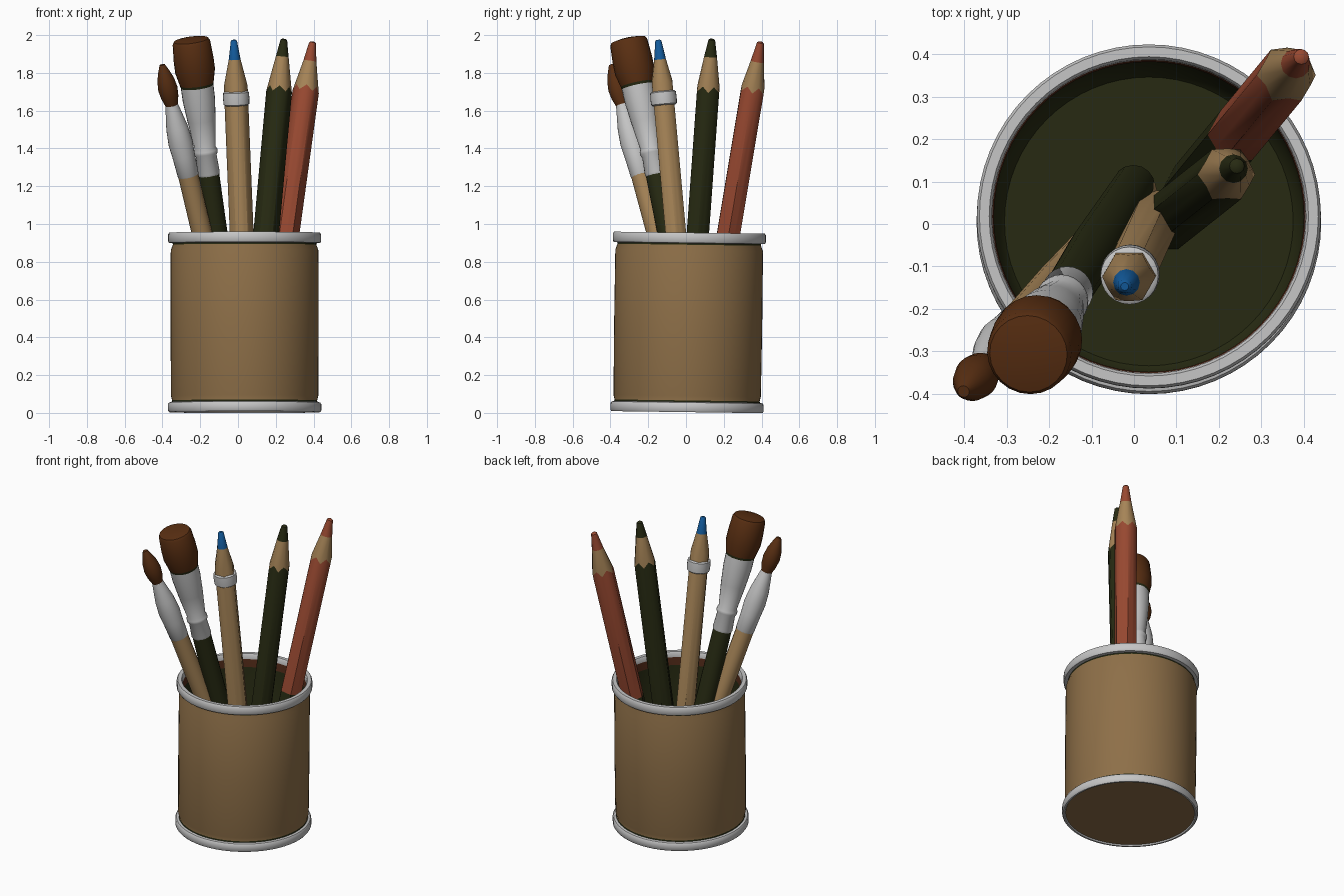
import bpy, bmesh, math
from mathutils import Vector

cube = bpy.data.objects.get("Cube")
if cube:
    bpy.data.objects.remove(cube, do_unlink=True)


def material(name, r, g, b):
    m = bpy.data.materials.new(name)
    m.use_nodes = True
    m.diffuse_color = (r, g, b, 1)
    bsdf = m.node_tree.nodes["Principled BSDF"]
    bsdf.inputs["Base Color"].default_value = (r, g, b, 1)
    bsdf.inputs["Roughness"].default_value = 0.8
    return m


CARD = material("cardboard tan", 0.27, 0.16, 0.065)
WOOD = material("pale wood", 0.38, 0.23, 0.095)
WHITE = material("off white", 0.56, 0.56, 0.56)
GREEN = material("dark olive", 0.02, 0.023, 0.006)
RED = material("brick red", 0.31, 0.065, 0.03)
BLUE = material("blue", 0.006, 0.1, 0.32)
BROWN = material("bristle brown", 0.1, 0.028, 0.006)
RUST = material("rust", 0.09, 0.025, 0.01)


def lathe(name, low, high, rings, sides=24, cap=None):
    """Turn rings (radius, z, material of the band above, hex flag) around the line low-high."""
    low, high = Vector(low), Vector(high)
    axis = (high - low).normalized()
    side = Vector((0, 1, 0)).cross(axis).normalized()
    other = axis.cross(side)
    mats = []
    for ring in rings:
        if ring[2] not in mats:
            mats.append(ring[2])
    if cap and cap not in mats:
        mats.append(cap)
    bm = bmesh.new()
    loops = []
    for radius, z, mat, *hexed in rings:
        centre = low + axis * ((z - low.z) / axis.z)
        loop = []
        for i in range(sides):
            a = 2 * math.pi * i / sides
            r, lift = radius, 0
            if hexed and i % 2:
                # flats of the hexagon, with a scalloped sharpened edge
                r, lift = radius * math.cos(math.pi / 6), hexed[0]
            loop.append(bm.verts.new(centre + axis * lift
                                     + (side * math.cos(a) + other * math.sin(a)) * r))
        loops.append(loop)
    for ring, a, b in zip(rings, loops, loops[1:]):
        for i in range(sides):
            j = (i + 1) % sides
            bm.faces.new((a[i], a[j], b[j], b[i])).material_index = mats.index(ring[2])
    bm.faces.new(loops[0][::-1]).material_index = mats.index(cap or rings[0][2])
    bm.faces.new(loops[-1]).material_index = mats.index(rings[-1][2])
    bmesh.ops.recalc_face_normals(bm, faces=bm.faces)
    mesh = bpy.data.meshes.new(name)
    bm.to_mesh(mesh)
    bm.free()
    for m in mats:
        mesh.materials.append(m)
    obj = bpy.data.objects.new(name, mesh)
    bpy.context.collection.objects.link(obj)
    bpy.ops.object.select_all(action="DESELECT")
    obj.select_set(True)
    bpy.context.view_layer.objects.active = obj
    bpy.ops.object.shade_smooth_by_angle(angle=math.radians(40))
    return obj


# Cup: outer wall, two rolled rims, inner wall and floor
lathe("cup", (0.035, 0.005, 0), (0.035, 0.018, 0.95), [
    (0.385, 0.012, WHITE), (0.39, 0.004, WHITE), (0.4, 0.004, WHITE),
    (0.406, 0.012, WHITE), (0.406, 0.046, WHITE), (0.4, 0.055, WHITE),
    (0.386, 0.058, GREEN), (0.384, 0.066, CARD), (0.39, 0.09, CARD),
    (0.392, 0.45, CARD), (0.391, 0.86, CARD), (0.38, 0.89, GREEN),
    (0.38, 0.898, WHITE), (0.4, 0.9, WHITE), (0.405, 0.908, WHITE),
    (0.405, 0.945, WHITE), (0.399, 0.954, WHITE), (0.376, 0.954, WHITE),
    (0.37, 0.946, WHITE), (0.369, 0.92, RUST), (0.365, 0.87, GREEN),
    (0.36, 0.1, GREEN), (0.34, 0.075, GREEN),
], sides=64, cap=CARD)


def pencil(name, low, high, paint, lead, radius, shoulder, point, dark_to=None):
    """Hexagonal pencil, painted to the shoulder, with a wooden cone and a blunt lead."""
    top = high[2]
    rings = [(radius, low[2], GREEN if dark_to else paint, 0)]
    if dark_to:
        rings.append((radius, dark_to, paint, 0))
    rings += [(radius, shoulder, WOOD, 0.03),
              (radius * 0.5, point, lead), (radius * 0.26, top - 0.006, lead),
              (radius * 0.15, top, lead)]
    return lathe(name, low, high, rings, sides=12)


pencil("red_pencil", (0.135, 0.08, 0.08), (0.395, 0.395, 1.965),
       RED, RED, 0.07, 1.7, 1.86, dark_to=0.86)
pencil("green_pencil", (0.07, 0.0, 0.08), (0.243, 0.137, 1.98),
       GREEN, GREEN, 0.068, 1.7, 1.885)
blue_low, blue_high = (0.055, 0.025, 0.08), (-0.022, -0.147, 1.975)
pencil("blue_pencil", blue_low, blue_high, WOOD, BLUE, 0.063, 1.73, 1.87)

# White band around the blue pencil
lathe("blue_pencil_band", blue_low, blue_high, [
    (0.06, 1.628, WHITE), (0.068, 1.634, WHITE), (0.07, 1.665, WHITE),
    (0.068, 1.697, WHITE), (0.06, 1.703, WHITE)])

# Wide brush: handle, ringed ferrule and blunt bristles
wide_low, wide_high = (0.0, 0.09, 0.08), (-0.25, -0.308, 1.985)
lathe("wide_brush_handle", wide_low, wide_high, [
    (0.05, 0.08, GREEN), (0.06, 0.8, GREEN), (0.056, 1.28, GREEN)], sides=16)
lathe("wide_brush_ferrule", wide_low, wide_high, [
    (0.056, 1.26, WHITE), (0.06, 1.27, WHITE), (0.055, 1.36, WHITE),
    (0.063, 1.375, WHITE), (0.063, 1.39, WHITE), (0.056, 1.405, WHITE),
    (0.075, 1.55, WHITE), (0.086, 1.66, WHITE), (0.087, 1.735, WHITE)])
lathe("wide_brush_bristles", wide_low, wide_high, [
    (0.086, 1.725, GREEN), (0.09, 1.742, BROWN), (0.106, 1.81, BROWN),
    (0.106, 1.87, BROWN), (0.1, 1.96, BROWN), (0.092, 1.974, BROWN),
    (0.05, 1.982, BROWN)])

# Round brush: handle, swelling ferrule and pointed bristles
round_low, round_high = (0.015, 0.08, 0.08), (-0.402, -0.395, 1.845)
lathe("round_brush_handle", round_low, round_high, [
    (0.04, 0.08, WOOD), (0.054, 0.9, WOOD), (0.054, 1.27, WOOD)], sides=16)
lathe("round_brush_ferrule", round_low, round_high, [
    (0.05, 1.25, WHITE), (0.056, 1.26, WHITE), (0.06, 1.36, WHITE),
    (0.065, 1.43, WHITE), (0.058, 1.51, WHITE), (0.042, 1.59, WHITE),
    (0.034, 1.63, WHITE)])
lathe("round_brush_bristles", round_low, round_high, [
    (0.032, 1.625, BROWN), (0.046, 1.67, BROWN), (0.052, 1.715, BROWN),
    (0.045, 1.765, BROWN), (0.029, 1.81, BROWN), (0.014, 1.843, BROWN)])
